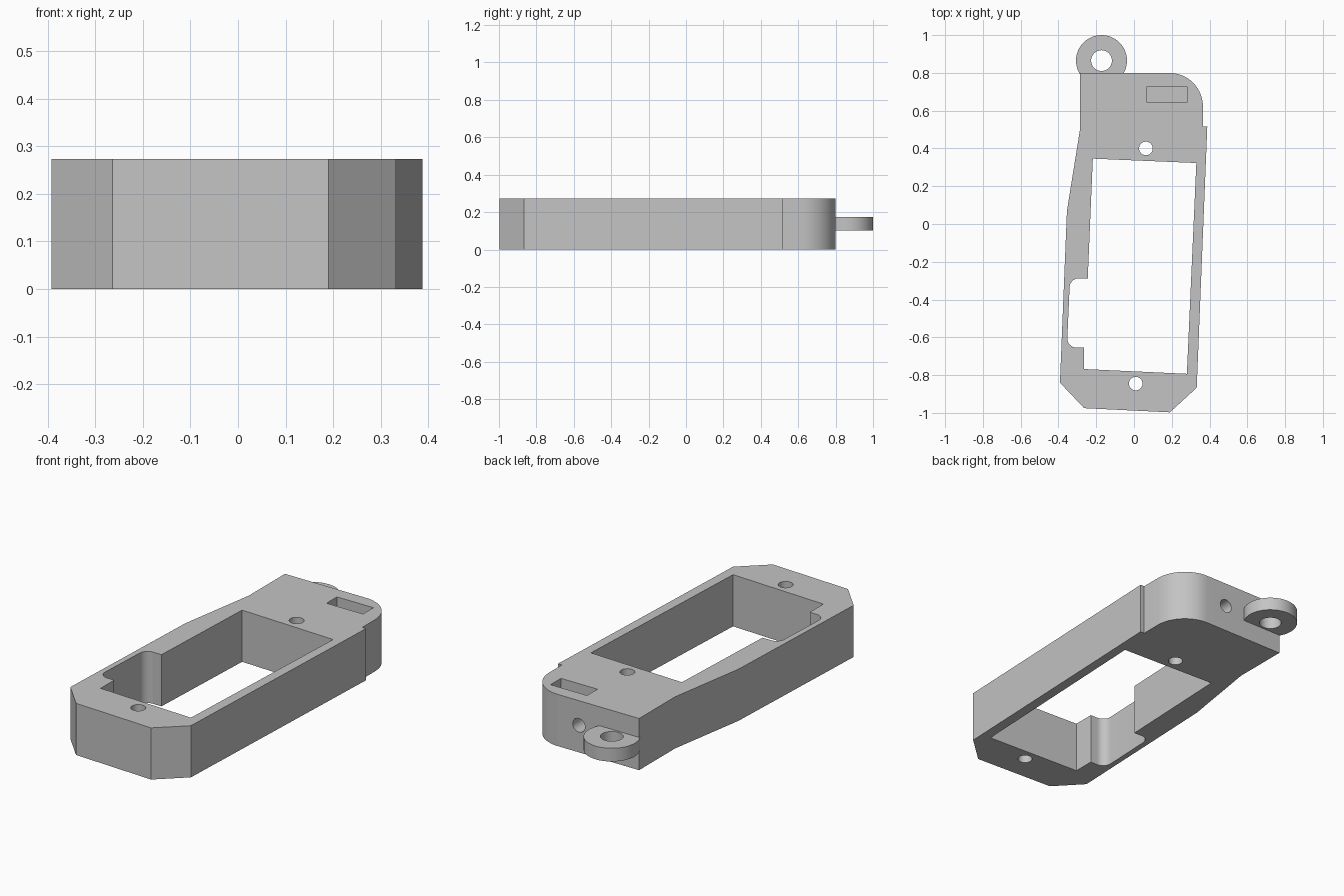
import bpy
import bmesh
from math import sin, cos, radians

cube = bpy.data.objects.get("Cube")
if cube:
    bpy.data.objects.remove(cube, do_unlink=True)

HEIGHT = 0.273

grey = bpy.data.materials.new("light grey")
grey.use_nodes = True
grey.diffuse_color = (0.55, 0.55, 0.55, 1)
grey.node_tree.nodes["Principled BSDF"].inputs["Base Color"].default_value = grey.diffuse_color


def arc(cx, cy, r, start, end, steps=12):
    angles = [radians(start + (end - start) * i / steps) for i in range(steps + 1)]
    return [(cx + r * cos(a), cy + r * sin(a)) for a in angles]


def circle(cx, cy, r):
    return arc(cx, cy, r, 0, 360, 48)[:-1]


def prism(name, outline, z0, z1):
    bm = bmesh.new()
    base = bm.faces.new([bm.verts.new((x, y, z0)) for x, y in outline])
    top = bmesh.ops.extrude_face_region(bm, geom=[base])["geom"]
    verts = [v for v in top if isinstance(v, bmesh.types.BMVert)]
    bmesh.ops.translate(bm, verts=verts, vec=(0, 0, z1 - z0))
    bmesh.ops.recalc_face_normals(bm, faces=bm.faces)
    mesh = bpy.data.meshes.new(name)
    bm.to_mesh(mesh)
    bm.free()
    mesh.materials.append(grey)
    obj = bpy.data.objects.new(name, mesh)
    bpy.context.collection.objects.link(obj)
    return obj


def activate(obj):
    bpy.ops.object.select_all(action='DESELECT')
    obj.select_set(True)
    bpy.context.view_layer.objects.active = obj


def combine(target, other, operation):
    mod = target.modifiers.new(operation.lower(), 'BOOLEAN')
    mod.operation = operation
    mod.solver = 'EXACT'
    mod.object = other
    activate(target)
    bpy.ops.object.modifier_apply(modifier=mod.name)
    bpy.data.objects.remove(other, do_unlink=True)


# Body: slightly skewed tray with chamfered front and one rounded back corner
body = prism("housing_body", [
    (-0.392, -0.84), (-0.264, -0.975), (0.19, -0.997), (0.332, -0.867),
    (0.388, 0.515), (0.365, 0.515),
    *arc(0.187, 0.622, 0.178, 0, 90, 16),
    (-0.286, 0.8), (-0.286, 0.5), (-0.355, 0.07)], 0, HEIGHT)

# Window with a rounded cable notch on one side
window = prism("window_cutter", [
    (-0.218, 0.346), (0.33, 0.323), (0.28, -0.793), (-0.265, -0.768),
    (-0.265, -0.655),
    *arc(-0.305, -0.606, 0.048, 270, 180),
    *arc(-0.293, -0.336, 0.048, 180, 90),
    (-0.245, -0.29)], -0.1, HEIGHT + 0.1)
combine(body, window, 'DIFFERENCE')

# Screw holes through both ends
for x, y in [(0.063, 0.4), (0.009, -0.845)]:
    combine(body, prism("screw_cutter", circle(x, y, 0.036), -0.1, HEIGHT + 0.1), 'DIFFERENCE')

# Shallow slot in the top
slot = prism("slot_cutter", [(0.068, 0.642), (0.281, 0.642), (0.281, 0.729), (0.068, 0.729)],
             HEIGHT - 0.05, HEIGHT + 0.1)
combine(body, slot, 'DIFFERENCE')

# Blind hole in the back wall
bore = prism("bore_cutter", circle(0, 0, 0.036), 0, 0.4)
bore.rotation_euler.x = radians(90)
bore.location = (0.066, 0.9, 0.143)
bpy.context.view_layer.update()
combine(body, bore, 'DIFFERENCE')

# Mounting ring fused to the back
ring = prism("mounting_ring", circle(-0.172, 0.865, 0.135), 0.103, 0.173)
hole = prism("ring_hole_cutter", circle(-0.172, 0.865, 0.055), 0, HEIGHT)
combine(ring, hole, 'DIFFERENCE')
combine(body, ring, 'UNION')

activate(body)
bpy.ops.object.shade_smooth_by_angle(angle=radians(30))
